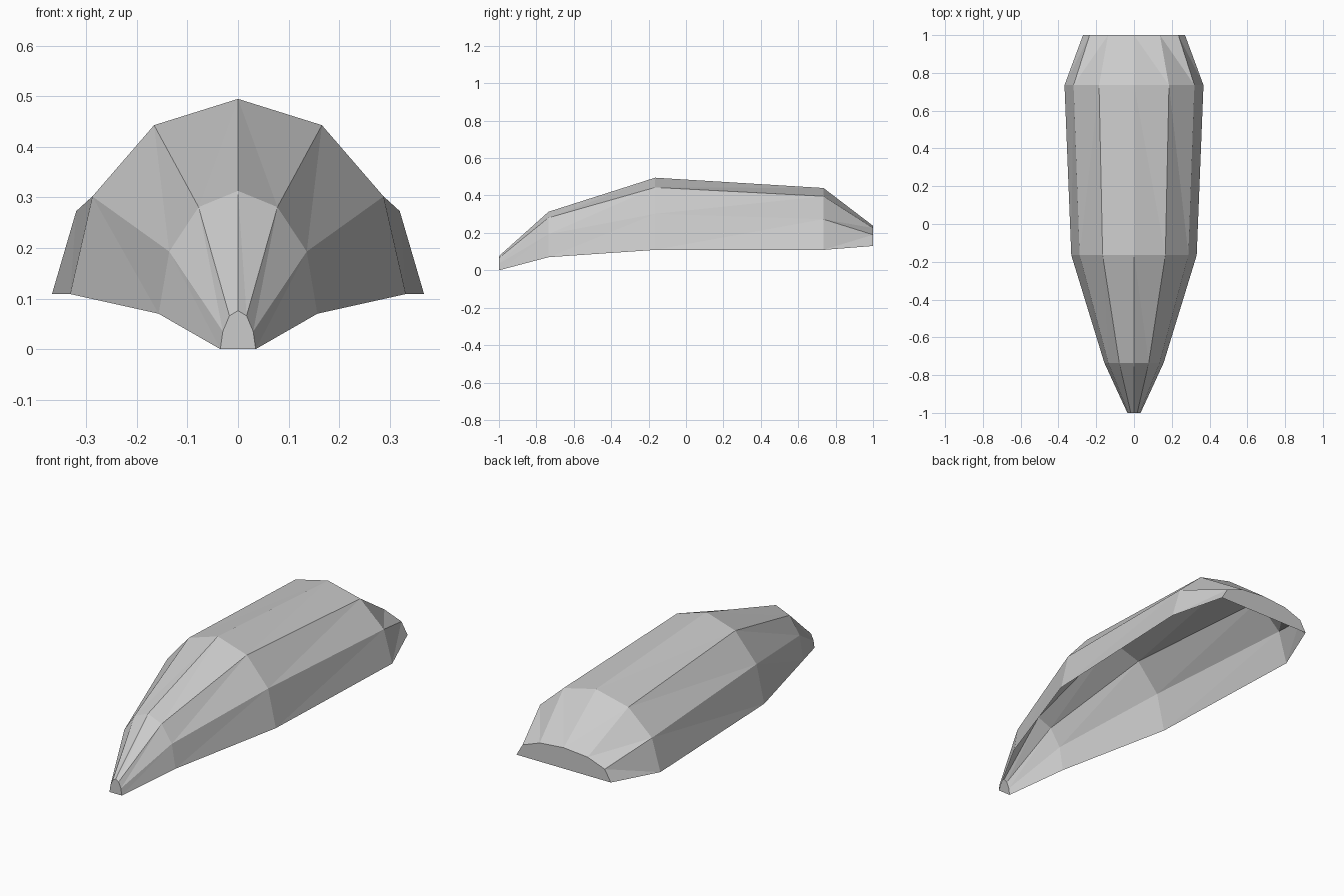
import bpy
import bmesh

cube = bpy.data.objects.get("Cube")
if cube:
    bpy.data.objects.remove(cube, do_unlink=True)

grey = bpy.data.materials.new("light_grey")
grey.use_nodes = True
colour = (0.6, 0.6, 0.6, 1)
grey.diffuse_color = colour
grey.node_tree.nodes["Principled BSDF"].inputs["Base Color"].default_value = colour

# Half sections from the lower rim to the ridge: y, then (x, z) points
SECTIONS = [
    (-1.0, [(0.035, 0.0), (0.03, 0.035), (0.017, 0.066), (0, 0.076)]),
    (-0.735, [(0.157, 0.07), (0.136, 0.193), (0.078, 0.281), (0, 0.313)]),
    (-0.165, [(0.332, 0.109), (0.288, 0.302), (0.166, 0.443), (0, 0.495)]),
    (0.735, [(0.368, 0.109), (0.32, 0.273), (0.185, 0.396), (0, 0.44)]),
    (1.0, [(0.27, 0.13), (0.235, 0.19), (0.137, 0.226), (0, 0.238)]),
]

# Open-bottomed faceted shell, mirrored across x
bm = bmesh.new()
rings = []
for y, half in SECTIONS:
    full = half + [(-x, z) for x, z in reversed(half[:-1])]
    rings.append([bm.verts.new((x, y, z)) for x, z in full])

for front, back in zip(rings, rings[1:]):
    for i in range(len(front) - 1):
        # Each panel folds from its upper back to its lower front corner
        low, high = (i, i + 1) if i < 3 else (i + 1, i)
        bm.faces.new((front[low], back[high], back[low]))
        bm.faces.new((front[low], front[high], back[high]))

# Flat end caps
bm.faces.new(rings[0])
bm.faces.new(rings[-1])
bmesh.ops.recalc_face_normals(bm, faces=bm.faces)

# Recalculation of an open shell may point inwards: keep the tip cap facing out
bm.faces.ensure_lookup_table()
if bm.faces[-2].normal.y > 0:
    bmesh.ops.reverse_faces(bm, faces=bm.faces)

mesh = bpy.data.meshes.new("shell")
bm.to_mesh(mesh)
bm.free()
mesh.materials.append(grey)
shell = bpy.data.objects.new("shell", mesh)
bpy.context.collection.objects.link(shell)
